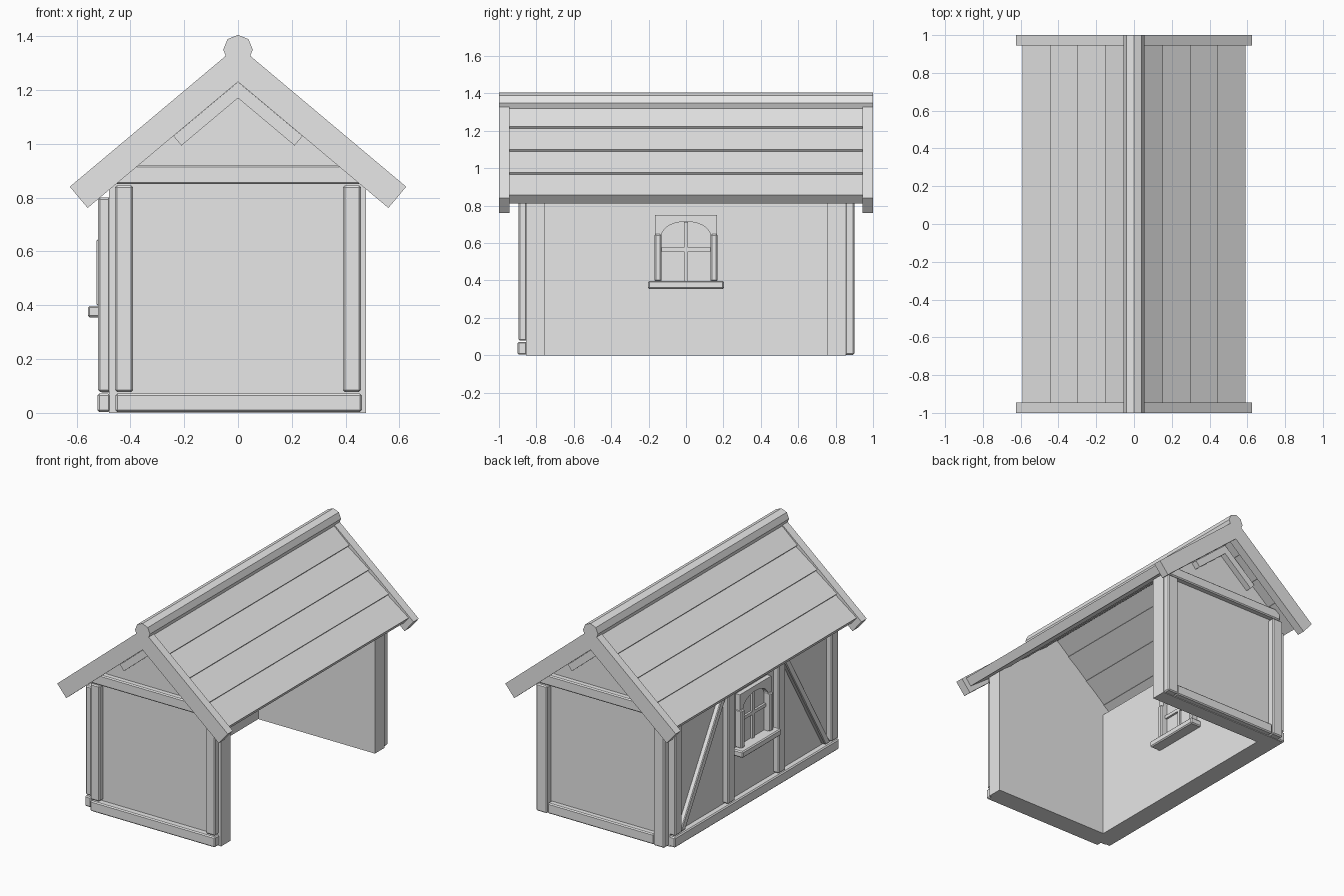
import bpy, bmesh, math
from mathutils import Vector

if "Cube" in bpy.data.objects:
    bpy.data.objects.remove(bpy.data.objects["Cube"], do_unlink=True)

GREY = (0.8, 0.8, 0.8, 1)
grey = bpy.data.materials.new("plain grey")
grey.use_nodes = True
grey.diffuse_color = GREY
grey.node_tree.nodes["Principled BSDF"].inputs["Base Color"].default_value = GREY

PITCH = math.radians(40)
C, S = math.cos(PITCH), math.sin(PITCH)
APEX = 1.365                       # height where the two roof slopes meet
WALL_X, WALL_Y, THICK = 0.475, 0.855, 0.1


def prism(name, pts, a, b, axis="y", bevel=0):
    """Extrude a profile from a to b; points are (x, z) along y or (y, z) along x."""
    bm = bmesh.new()
    rings = []
    for d in (a, b):
        rings.append([bm.verts.new((p, d, q) if axis == "y" else (d, p, q)) for p, q in pts])
    n = len(pts)
    bm.faces.new(rings[0])
    bm.faces.new(rings[1][::-1])
    for i in range(n):
        j = (i + 1) % n
        bm.faces.new((rings[0][j], rings[0][i], rings[1][i], rings[1][j]))
    bmesh.ops.recalc_face_normals(bm, faces=bm.faces)
    mesh = bpy.data.meshes.new(name)
    bm.to_mesh(mesh)
    bm.free()
    mesh.materials.append(grey)
    ob = bpy.data.objects.new(name, mesh)
    bpy.context.collection.objects.link(ob)
    if bevel:
        mod = ob.modifiers.new("worn_edges", "BEVEL")
        mod.width = bevel
        mod.segments = 1
    return ob


def box(name, x0, x1, y0, y1, z0, z1, bevel=0.007):
    return prism(name, [(x0, z0), (x1, z0), (x1, z1), (x0, z1)], y0, y1, "y", bevel)


def slope(s, off, apex=APEX):
    """Point s down the roof slope, off along its normal."""
    return (s * C + off * S, apex - s * S + off * C)


def chevron(name, apex, length, thick, a, b):
    right = [slope(length, 0, apex), slope(length, -thick, apex)]
    left = [(-x, z) for x, z in reversed(right)]
    prism(name, [(0, apex)] + right + [(0, apex - thick / C)] + left, a, b)


# walls: two gables and one long side, the other long side is open
gable = [(-WALL_X, 0), (WALL_X, 0), (WALL_X, 0.865), (0, 1.265), (-WALL_X, 0.865)]
prism("front_gable_wall", gable, -WALL_Y, -WALL_Y + THICK)
prism("back_gable_wall", gable, WALL_Y - THICK, WALL_Y)
box("side_wall", -0.48, -0.38, -WALL_Y, WALL_Y, 0, 0.865, 0)

# gable timber frames
for side, end in ((-1, "front"), (1, "back")):
    y0, y1 = sorted((side * 0.85, side * 0.9))
    p0, p1 = sorted((side * 0.85, side * 0.895))
    box(end + "_tie_beam", -0.455, 0.455, p0, p1, 0.85, 0.92)
    if end == "front":
        box("front_sill_beam", -0.455, 0.46, y0, y1, 0.003, 0.072)
    else:
        box("back_sill_beam", -0.39, 0.39, p0, p1, 0.003, 0.072)
    for sx, label in ((1, "left"), (-1, "right")):
        if end == "front":
            x0, x1 = sorted((sx * 0.39, sx * 0.457))
            box("front_post_" + label, x0, x1, p0, p1, 0.078, 0.845)
        else:
            x0, x1 = sorted((sx * 0.39, sx * 0.47))
            box("back_post_" + label, x0, x1, y0, y1, 0.002, 0.845)
    # verge boards and the small bracket under the ridge
    b0, b1 = sorted((side * 0.945, side))
    chevron(end + "_verge_board", APEX, 0.816, 0.103, b0, b1)
    chevron(end + "_gable_bracket", 1.23, 0.313, 0.046, p0, p1)

# side timber frame
box("side_sill_beam", -0.522, -0.475, -0.86, 0.86, 0.003, 0.072)
for i, y in enumerate((-0.82, -0.265, 0.265, 0.82)):
    box(f"side_post_{i}", -0.52, -0.475, y - 0.035, y + 0.035, 0.078, 0.8)
for k, label in ((1, "back"), (-1, "front")):
    brace = [(0.785, 0.075), (0.735, 0.075), (0.3, 0.8), (0.35, 0.8)]
    prism(label + "_brace", [(k * y, z) for y, z in brace], -0.51, -0.475, "x", 0.005)

# window, with the same joinery outside and inside the wall
arch = [(0.13 * math.cos(math.pi * i / 16), 0.64 + 0.075 * math.sin(math.pi * i / 16))
        for i in range(17)]
frame = [(-0.165, 0.39), (-0.165, 0.75), (0.165, 0.75), (0.165, 0.39), (0.13, 0.39)]
frame += arch + [(-0.13, 0.39)]
for face, out, label in ((-0.48, -1, "outer"), (-0.38, 1, "inner")):
    def reach(depth):
        return sorted((face - out * 0.005, face + out * depth))
    prism(label + "_window_frame", frame, *reach(0.03), "x")
    box(label + "_window_ledge", *reach(0.078), -0.203, 0.203, 0.355, 0.398)
    box(label + "_window_mullion", *reach(0.014), -0.011, 0.011, 0.395, 0.714, 0)
    box(label + "_window_crossbar", *reach(0.014), -0.132, 0.132, 0.555, 0.577, 0)
    for k in (-1, 1):
        y0, y1 = sorted((k * 0.132, k * 0.168))
        box(label + "_window_jamb", *reach(0.045), y0, y1, 0.395, 0.648)

# overlapping roof boards
edges = [0.0, 0.21, 0.40, 0.59, 0.778]
for k, label in ((1, "left"), (-1, "right")):
    for i in range(4):
        top, low = max(edges[i] - 0.02, 0), edges[i + 1]
        pts = [slope(top, -0.026), slope(low, -0.010),
               slope(low, -0.068), slope(top, -0.082)]
        if i == 0:                 # meet at the centre line under the ridge
            pts[0] = (0, pts[0][1] + 0.012)
            pts[3] = (0, pts[3][1] - 0.04)
        prism(f"roof_board_{label}_{i}", [(k * x, z) for x, z in pts], -0.95, 0.95)

# ridge pole
ridge = [(0.055 * math.sin(math.pi * i / 4), 1.35 + 0.055 * math.cos(math.pi * i / 4))
         for i in range(8)]
prism("ridge_pole", ridge, -1, 1)
